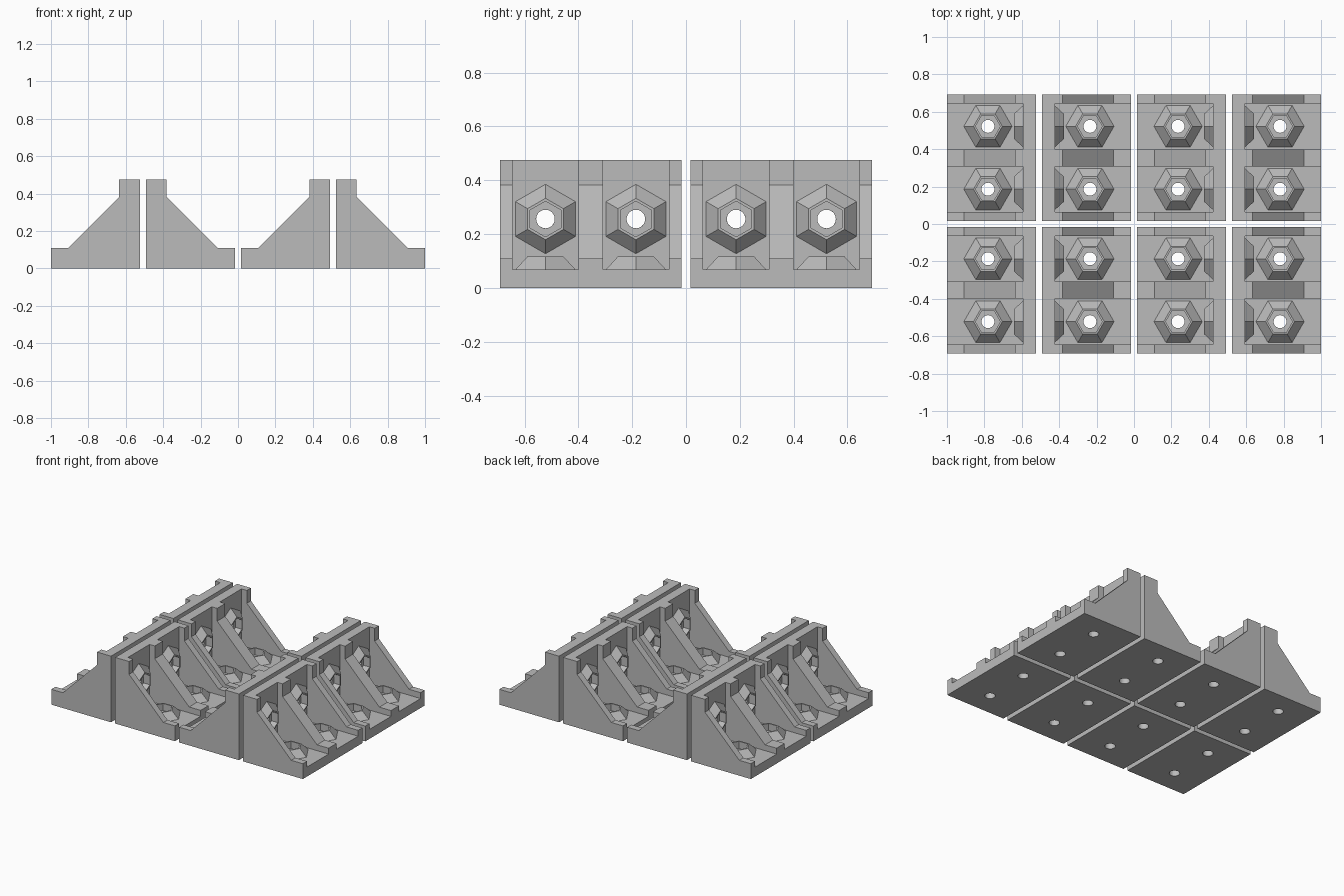
import bpy
import bmesh
from math import radians, pi
from mathutils import Matrix, Vector

cube = bpy.data.objects.get("Cube")
if cube:
    bpy.data.objects.remove(cube, do_unlink=True)

SIZE = 0.475      # leg length of the bracket, both ways
WIDTH = 0.675     # bracket width along y
PLATE = 0.068     # plate thickness
LIP = 0.11        # rib end height above the outer face
GAP = 0.0333      # spacing between brackets
CENTRE = 0.256    # screw position along each leg
ROW = 0.168       # screw offset from the bracket middle
BOSS = 0.049      # boss height above the plate
BOSS_BASE, BOSS_TOP = 0.129, 0.077

grey = bpy.data.materials.new("grey_plastic")
grey.use_nodes = True
colour = (0.5, 0.5, 0.5, 1)
grey.diffuse_color = colour
grey.node_tree.nodes["Principled BSDF"].inputs["Base Color"].default_value = colour


def make_object(name, bm):
    bmesh.ops.recalc_face_normals(bm, faces=bm.faces)
    mesh = bpy.data.meshes.new(name)
    bm.to_mesh(mesh)
    bm.free()
    mesh.materials.append(grey)
    obj = bpy.data.objects.new(name, mesh)
    bpy.context.collection.objects.link(obj)
    return obj


def screw_parts(name, sides, r_low, r_high, low, high):
    """One cone or cylinder at each of the four screw positions."""
    bm = bmesh.new()
    spin = Matrix.Rotation(radians(30), 4, 'Z')
    for y in (-ROW, ROW):
        floor = Matrix.Translation((CENTRE, y, (low + high) / 2))
        wall = Matrix.Translation(((low + high) / 2, y, CENTRE)) @ Matrix.Rotation(pi / 2, 4, 'Y')
        for place in (floor, wall):
            bmesh.ops.create_cone(bm, cap_ends=True, segments=sides, radius1=r_low,
                                  radius2=r_high, depth=high - low, matrix=place @ spin)
    return make_object(name, bm)


# Solid side profile, extruded across the width
bm = bmesh.new()
profile = [(0, 0), (SIZE, 0), (SIZE, LIP), (0.383, LIP), (LIP, 0.383), (LIP, SIZE), (0, SIZE)]
side = bm.faces.new([bm.verts.new((x, -WIDTH / 2, z)) for x, z in profile])
extruded = bmesh.ops.extrude_face_region(bm, geom=[side])["geom"]
bmesh.ops.translate(bm, vec=(0, WIDTH, 0),
                    verts=[v for v in extruded if isinstance(v, bmesh.types.BMVert)])
bracket = make_object("bracket_body", bm)

# Pockets between the three ribs
bm = bmesh.new()
for y in (-ROW, ROW):
    place = Matrix.Translation((PLATE + 0.5, y, PLATE + 0.5)) @ Matrix.Diagonal((1, 0.245, 1, 1))
    bmesh.ops.create_cube(bm, size=1, matrix=place)
pockets = make_object("pocket_cutter", bm)

# Tapered hexagonal bosses, sunk a little into the plates
sink = 0.02
spread = sink * (BOSS_BASE - BOSS_TOP) / BOSS
top = PLATE + BOSS
bosses = screw_parts("hex_bosses", 6, BOSS_BASE + spread, BOSS_TOP, PLATE - sink, top)

# Nut recesses and screw holes
nuts = screw_parts("nut_recess_cutter", 6, 0.066, 0.066, top - 0.05, top + 0.02)
holes = screw_parts("screw_hole_cutter", 32, 0.0345, 0.0345, -0.02, top + 0.02)

helpers = [(pockets, 'DIFFERENCE'), (bosses, 'UNION'), (nuts, 'DIFFERENCE'), (holes, 'DIFFERENCE')]
for helper, operation in helpers:
    helper.hide_render = True
    mod = bracket.modifiers.new(helper.name, 'BOOLEAN')
    mod.object = helper
    mod.operation = operation
    mod.solver = 'EXACT'

# Bake the finished bracket and drop the helpers
graph = bpy.context.evaluated_depsgraph_get()
mesh = bpy.data.meshes.new_from_object(bracket.evaluated_get(graph))
mesh.name = "corner_bracket"
mesh.materials.clear()
mesh.materials.append(grey)
for obj in [bracket] + [h for h, _ in helpers]:
    bpy.data.objects.remove(obj, do_unlink=True)

# Grid of brackets, neighbouring columns standing back to back
for row in range(2):
    for col in range(4):
        obj = bpy.data.objects.new(f"corner_bracket_{row + 1}_{col + 1}", mesh)
        bpy.context.collection.objects.link(obj)
        start = -1 + col * (SIZE + GAP)
        flipped = col % 2 == 0
        obj.location = Vector((start + (SIZE if flipped else 0),
                               (row - 0.5) * (WIDTH + GAP), 0))
        obj.rotation_euler.z = pi if flipped else 0
